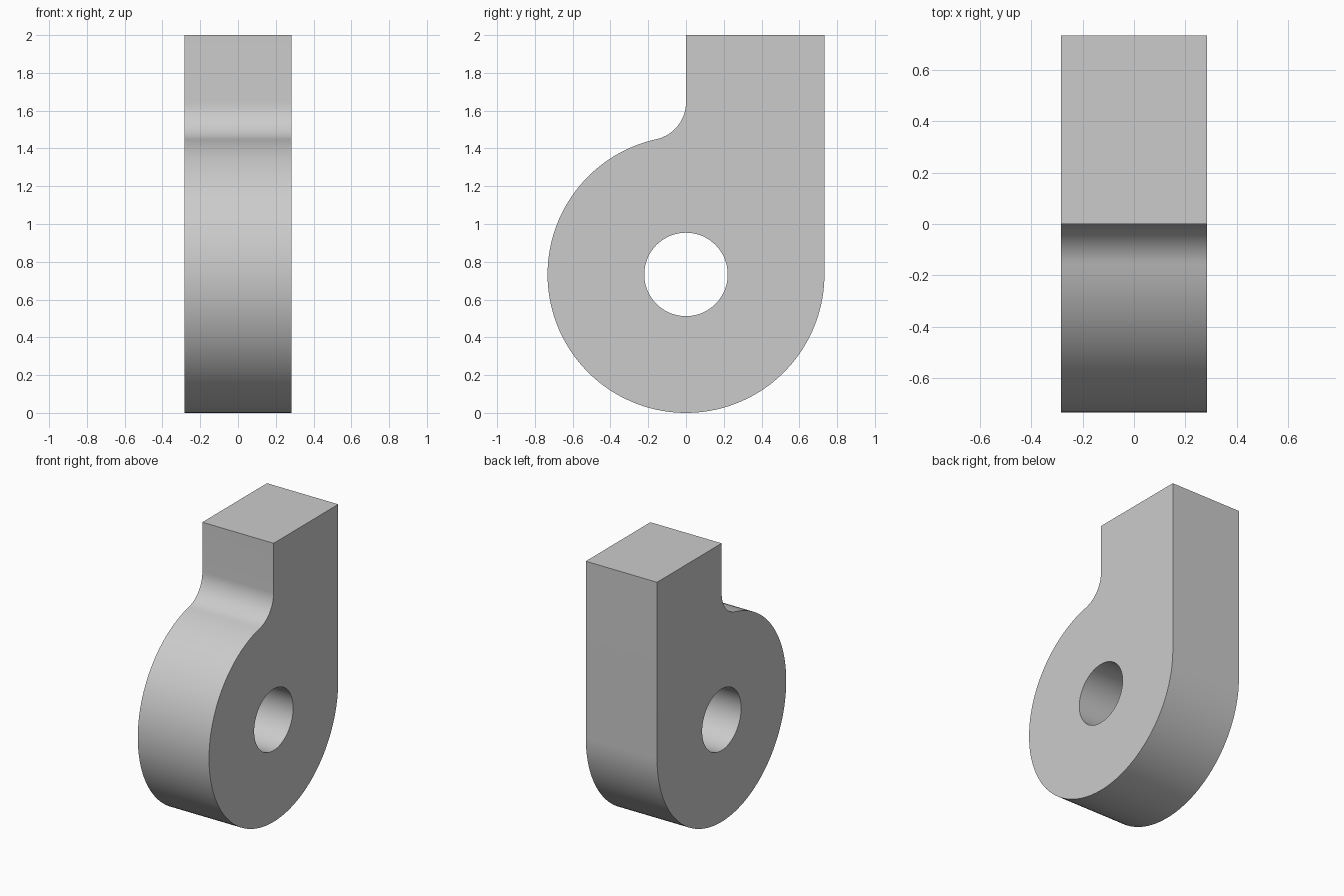
import bpy, bmesh
from math import sin, cos, pi, sqrt, atan2, radians
from mathutils import Vector

if "Cube" in bpy.data.objects:
    bpy.data.objects.remove(bpy.data.objects["Cube"])

R = 0.733       # round body radius, also half the depth
HOLE = 0.221    # pin hole radius
FILLET = 0.2    # neck fillet radius
HALF = 0.283    # half the width
TOP = 2.0


def arc(cy, cz, r, a0, a1, n):
    return [(cy + r * cos(a0 + (a1 - a0) * i / n),
             cz + r * sin(a0 + (a1 - a0) * i / n)) for i in range(n + 1)]


# Side profile: tangent back, square top, filleted neck, round body
fz = R + sqrt((R + FILLET) ** 2 - FILLET ** 2)
touch = atan2(fz - R, -FILLET)
outline = [(R, TOP), (0, TOP)]
outline += arc(-FILLET, fz, FILLET, 0, touch - pi, 20)
outline += arc(0, R, R, touch, 2 * pi, 96)[1:]
hole = arc(0, R, HOLE, 0, 2 * pi, 64)[:-1]

# Fill the profile around the hole and extrude it across the width
bm = bmesh.new()
edges = []
for loop in (outline, hole):
    verts = [bm.verts.new((-HALF, y, z)) for y, z in loop]
    edges += [bm.edges.new((v, verts[i - 1])) for i, v in enumerate(verts)]
bmesh.ops.triangle_fill(bm, edges=edges, use_beauty=True, normal=Vector((1, 0, 0)))
side = bmesh.ops.extrude_face_region(bm, geom=bm.faces[:], use_keep_orig=True)
moved = [g for g in side["geom"] if isinstance(g, bmesh.types.BMVert)]
bmesh.ops.translate(bm, verts=moved, vec=(2 * HALF, 0, 0))
bmesh.ops.recalc_face_normals(bm, faces=bm.faces[:])
mesh = bpy.data.meshes.new("lug_body")
bm.to_mesh(mesh)
bm.free()

body = bpy.data.objects.new("lug_body", mesh)
bpy.context.collection.objects.link(body)

# Plain grey finish
grey = bpy.data.materials.new("light grey")
grey.use_nodes = True
colour = (0.6, 0.6, 0.6, 1)
grey.diffuse_color = colour
grey.node_tree.nodes["Principled BSDF"].inputs["Base Color"].default_value = colour
mesh.materials.append(grey)

bpy.ops.object.select_all(action="DESELECT")
body.select_set(True)
bpy.context.view_layer.objects.active = body
bpy.ops.object.shade_smooth_by_angle(angle=radians(30))
